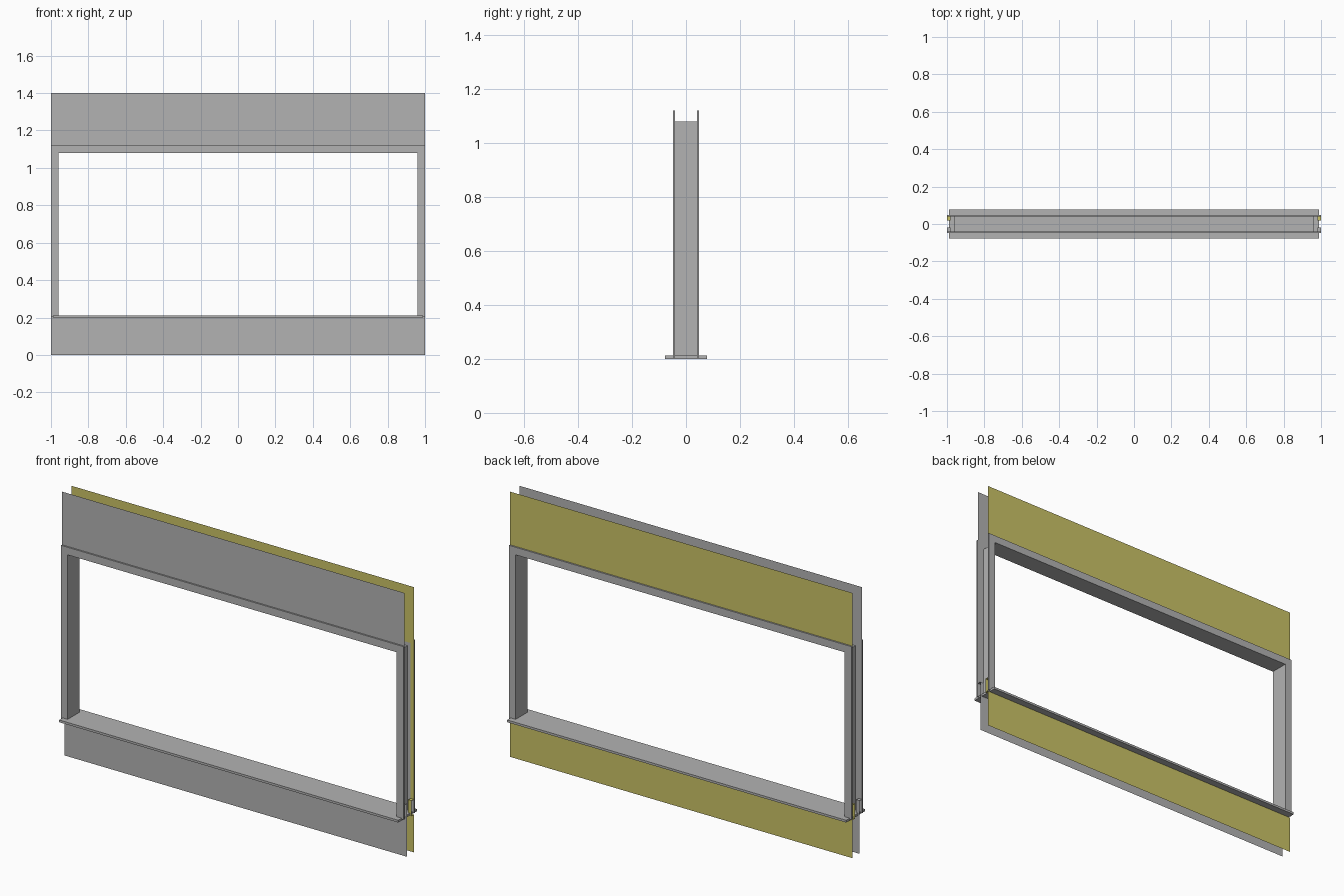
import bpy
import bmesh

cube = bpy.data.objects.get("Cube")
if cube:
    bpy.data.objects.remove(cube, do_unlink=True)


def material(name, color):
    m = bpy.data.materials.new(name)
    m.use_nodes = True
    m.diffuse_color = color
    m.node_tree.nodes["Principled BSDF"].inputs["Base Color"].default_value = color
    return m


GREY = material("grey", (0.45, 0.45, 0.45, 1))
YELLOW = material("olive yellow", (0.60, 0.55, 0.135, 1))

HALF = 1.0        # half width of wall and trim
INNER = 0.96      # half width of the clear opening
ROUGH = 0.98      # half width of the wall opening
BASE, STEP, HEAD, TRIM_TOP, TOP = 0.2, 0.28, 1.08, 1.12, 1.4
FACE, RECESS = 0.04, 0.02


def finish(name, bm, mat):
    mesh = bpy.data.meshes.new(name)
    bm.to_mesh(mesh)
    bm.free()
    mesh.materials.append(mat)
    bpy.context.collection.objects.link(bpy.data.objects.new(name, mesh))


def add_sheet(bm, x0, x1, profile):
    """Sweep a (y, z) profile along x as a thin folded sheet."""
    rows = [[bm.verts.new((x, y, z)) for x in (x0, x1)] for y, z in profile]
    for a, b in zip(rows, rows[1:]):
        bm.faces.new((a[0], a[1], b[1], b[0]))


def wall_sheet(name, side, apron_y, mat):
    bm = bmesh.new()
    face, recess = side * FACE, side * RECESS
    # Panels above and below the opening
    add_sheet(bm, -HALF, HALF, [(face, TOP), (face, TRIM_TOP - 0.02)])
    add_sheet(bm, -HALF, HALF, [(apron_y, BASE), (apron_y, 0)])
    # Narrow side strips, folded inwards just above the sill
    fold = [(face, TRIM_TOP - 0.02), (face, STEP), (recess, STEP), (recess, BASE)]
    if apron_y != recess:
        fold.append((apron_y, BASE))
    for x0, x1 in ((-HALF, -ROUGH), (ROUGH, HALF)):
        add_sheet(bm, x0, x1, fold)
    bmesh.ops.remove_doubles(bm, verts=bm.verts, dist=0.0001)
    if side > 0:
        bmesh.ops.reverse_faces(bm, faces=bm.faces)
    finish(name, bm, mat)


def box(name, x, y, z, mat):
    bm = bmesh.new()
    bmesh.ops.create_cube(bm, size=1)
    for v in bm.verts:
        v.co = [r[0] if c < 0 else r[1] for c, r in zip(v.co, (x, y, z))]
    finish(name, bm, mat)


def casing(name, y0, y1):
    """Three-sided trim: an upside-down U with thickness."""
    low = BASE + 0.006
    outline = [(-HALF, low), (-HALF, TRIM_TOP), (HALF, TRIM_TOP), (HALF, low),
               (INNER, low), (INNER, HEAD), (-INNER, HEAD), (-INNER, low)]
    bm = bmesh.new()
    base = bm.faces.new([bm.verts.new((x, y0, z)) for x, z in outline])
    extruded = bmesh.ops.extrude_face_region(bm, geom=[base], use_keep_orig=True)
    for v in extruded["geom"]:
        if isinstance(v, bmesh.types.BMVert):
            v.co.y = y1
    bmesh.ops.recalc_face_normals(bm, faces=bm.faces)
    finish(name, bm, GREY)


# Wall faces
wall_sheet("front_wall_sheet", -1, -RECESS, GREY)
wall_sheet("back_wall_sheet", 1, FACE, YELLOW)

# Trim on both faces
casing("front_casing", -0.049, -0.041)
casing("back_casing", 0.041, 0.049)

# Jamb and head lining
lining = bmesh.new()
path = [(-INNER, BASE + 0.012), (-INNER, HEAD), (INNER, HEAD), (INNER, BASE + 0.012)]
rows = [[lining.verts.new((x, y, z)) for y in (-0.041, 0.041)] for x, z in path]
for a, b in zip(rows, rows[1:]):
    lining.faces.new((a[0], a[1], b[1], b[0]))
finish("jamb_lining", lining, GREY)

# Sill board
box("sill", (-0.99, 0.99), (-0.078, 0.078), (BASE, BASE + 0.012), GREY)
